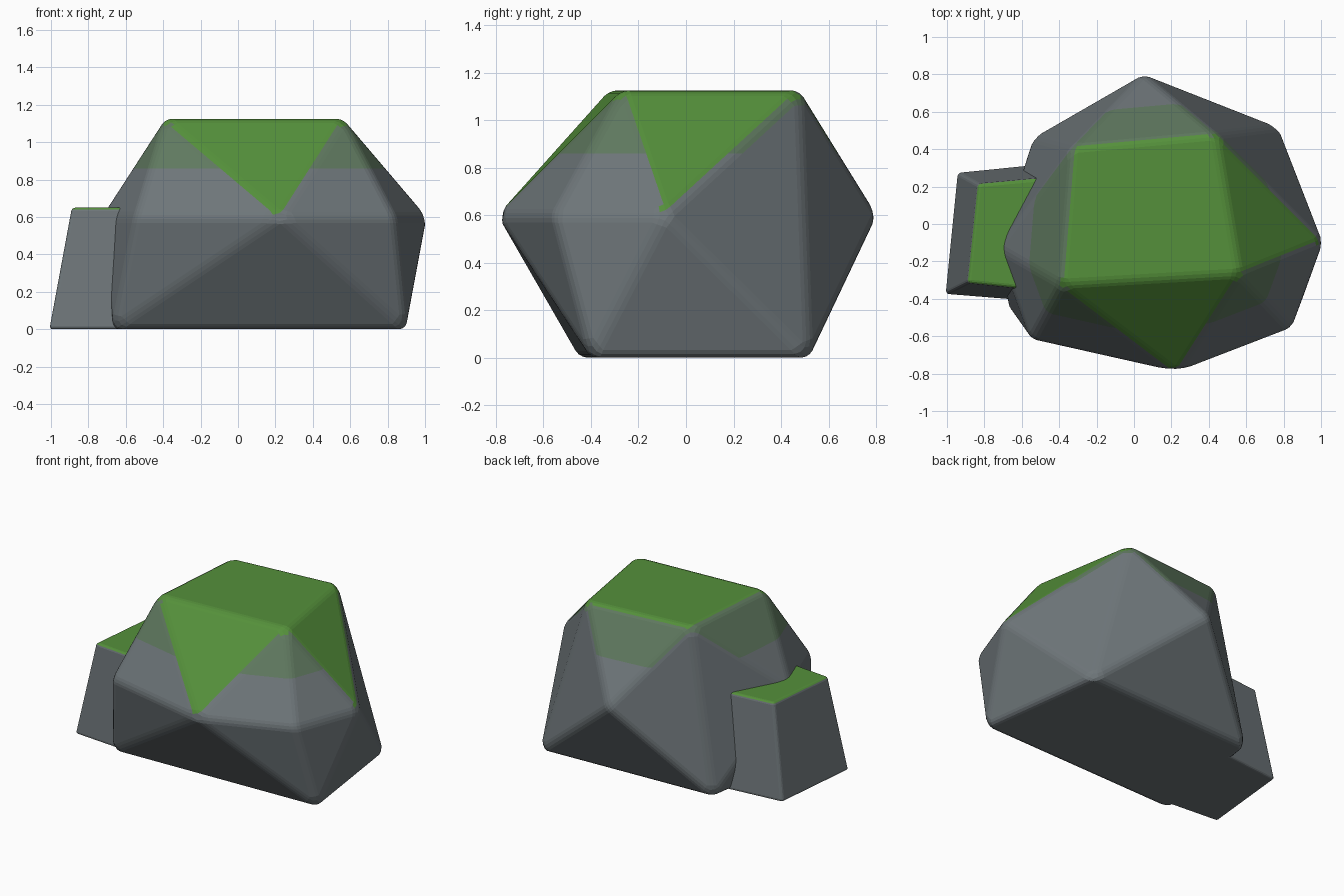
import bpy
import bmesh

cube = bpy.data.objects.get("Cube")
if cube:
    bpy.data.objects.remove(cube, do_unlink=True)


def make_material(name, rgb):
    mat = bpy.data.materials.new(name)
    mat.use_nodes = True
    mat.diffuse_color = (*rgb, 1)
    mat.node_tree.nodes["Principled BSDF"].inputs["Base Color"].default_value = (*rgb, 1)
    return mat


STONE, MOSS, THIN_MOSS = range(3)
materials = [
    make_material("grey stone", (0.155, 0.18, 0.192)),
    make_material("green moss", (0.09, 0.28, 0.043)),
    make_material("thin moss", (0.115, 0.19, 0.115)),
]


def ring(points, z):
    return [(x, y, z) for x, y in points]


def hull_mesh(points):
    """Convex stone with clean flat facets."""
    bm = bmesh.new()
    for p in points:
        bm.verts.new(p)
    hull = bmesh.ops.convex_hull(bm, input=bm.verts)
    spare = [v for v in hull["geom_interior"] if isinstance(v, bmesh.types.BMVert)]
    bmesh.ops.delete(bm, geom=spare, context="VERTS")
    bmesh.ops.dissolve_limit(bm, angle_limit=0.03, verts=bm.verts, edges=bm.edges)
    bmesh.ops.recalc_face_normals(bm, faces=bm.faces)
    bm.normal_update()
    return bm


def soften(bm, width):
    bmesh.ops.bevel(bm, geom=bm.edges[:], offset=width, segments=3, profile=0.5,
                    affect="EDGES", clamp_overlap=True, material=-1)
    bm.normal_update()


def finish(bm, name):
    mesh = bpy.data.meshes.new(name)
    bm.to_mesh(mesh)
    bm.free()
    for mat in materials:
        mesh.materials.append(mat)
    obj = bpy.data.objects.new(name, mesh)
    bpy.context.collection.objects.link(obj)
    return obj


# Large boulder: flat top, pointed waist, flat base
top = ring([(-0.33, 0.41), (0.44, 0.48), (0.565, -0.27), (-0.39, -0.325)], 1.125)
waist = ring([(0.23, -0.795), (0.84, -0.56), (1.012, -0.09), (0.05, 0.805),
              (-0.73, -0.13), (-0.55, -0.62)], 0.6)
base = ring([(-0.67, -0.45), (0.9, -0.4), (0.775, 0.52), (-0.54, 0.465)], 0)
bm = hull_mesh(top + waist + base)

# Full moss on the top and the two sunny slopes (front and left)
for f in bm.faces:
    c = f.calc_center_median()
    sunny = f.normal.z > 0.5 and len([v for v in f.verts if v.co.z > 1]) == 2
    if f.normal.z > 0.9 or (sunny and (c.y < -0.3 or c.x > 0.4)):
        f.material_index = MOSS
soften(bm, 0.032)

# Thin moss on the upper part of the other slopes
bmesh.ops.bisect_plane(bm, geom=bm.verts[:] + bm.edges[:] + bm.faces[:],
                       plane_co=(0, 0, 0.86), plane_no=(0, 0, 1))
for f in bm.faces:
    if f.calc_center_median().z > 0.86 and f.normal.z > 0.36 and f.material_index == STONE:
        f.material_index = THIN_MOSS
finish(bm, "large_boulder")

# Small tapered stone leaning against the right side
small_base = ring([(-1.01, -0.375), (-0.945, 0.275), (-0.4, 0.33), (-0.45, -0.42)], 0)
small_top = ring([(-0.89, -0.315), (-0.835, 0.215), (-0.4, 0.255), (-0.45, -0.36)], 0.65)
bm = hull_mesh(small_base + small_top)
soften(bm, 0.018)
for f in bm.faces:
    if f.normal.z > 0.55:
        f.material_index = MOSS
finish(bm, "small_stone")
